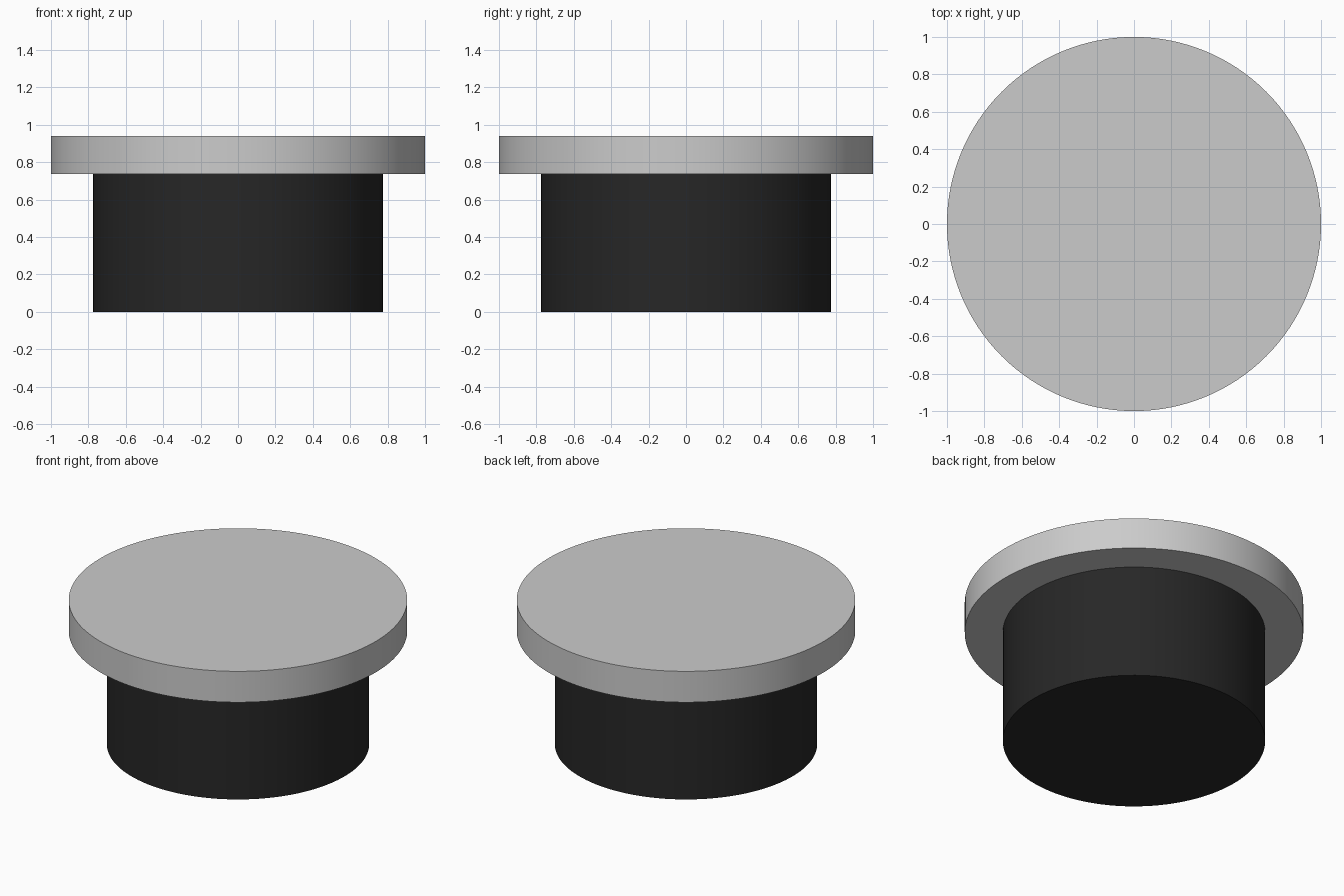
import bpy
from math import radians

if "Cube" in bpy.data.objects:
    bpy.data.objects.remove(bpy.data.objects["Cube"])


def cylinder(name, radius, z0, z1):
    bpy.ops.mesh.primitive_cylinder_add(
        vertices=128, radius=radius, depth=z1 - z0, location=(0, 0, (z0 + z1) / 2))
    obj = bpy.context.object
    obj.name = name
    bpy.ops.object.shade_smooth_by_angle(angle=radians(30))
    return obj


# Black drum-shaped base
base = cylinder("base", 0.775, 0, 0.738)
black = bpy.data.materials.new("black")
black.diffuse_color = (0.02, 0.02, 0.02, 1)
black.use_nodes = True
black.node_tree.nodes["Principled BSDF"].inputs["Base Color"].default_value = black.diffuse_color
base.data.materials.append(black)

# Wide grey disc on top
cylinder("table_top", 1.0, 0.738, 0.94)
